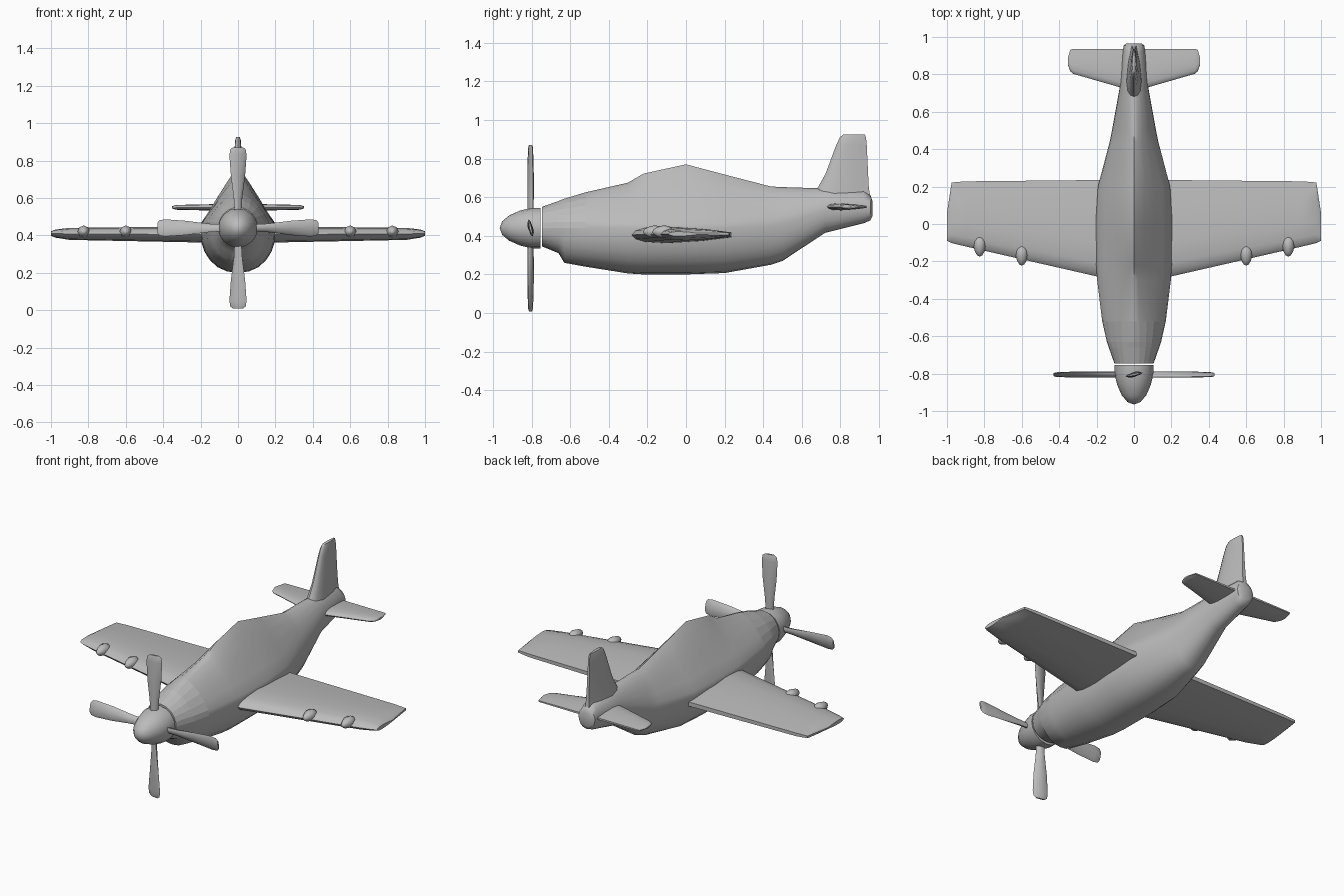
import bpy, bmesh, math
from mathutils import Matrix, Vector

if "Cube" in bpy.data.objects:
    bpy.data.objects.remove(bpy.data.objects["Cube"], do_unlink=True)

grey = bpy.data.materials.new("plain grey")
grey.use_nodes = True
grey.diffuse_color = (0.5, 0.5, 0.5, 1)
grey.node_tree.nodes["Principled BSDF"].inputs["Base Color"].default_value = (0.5, 0.5, 0.5, 1)


def finish(name, bm, angle=40):
    bmesh.ops.recalc_face_normals(bm, faces=bm.faces)
    me = bpy.data.meshes.new(name)
    bm.to_mesh(me)
    bm.free()
    me.materials.append(grey)
    ob = bpy.data.objects.new(name, me)
    bpy.context.collection.objects.link(ob)
    bpy.ops.object.select_all(action='DESELECT')
    ob.select_set(True)
    bpy.context.view_layer.objects.active = ob
    bpy.ops.object.shade_smooth_by_angle(angle=math.radians(angle))
    return ob


def loft(name, rings, angle=40):
    """Skin a row of equal-length rings and cap both ends."""
    bm = bmesh.new()
    rows = [[bm.verts.new(p) for p in ring] for ring in rings]
    n = len(rows[0])
    for a, b in zip(rows, rows[1:]):
        for i in range(n):
            j = (i + 1) % n
            bm.faces.new((a[i], a[j], b[j], b[i]))
    bm.faces.new(rows[0])
    bm.faces.new(rows[-1])
    return finish(name, bm, angle)


def power(v, e):
    return math.copysign(abs(v) ** e, v)


# Fuselage: y, half width, bottom, widest height, top, upper roundness
stations = [
    (-0.745, 0.105, 0.345, 0.44, 0.55, 2.0),
    (-0.66, 0.135, 0.31, 0.44, 0.58, 1.8),
    (-0.63, 0.145, 0.26, 0.44, 0.592, 1.7),
    (-0.52, 0.17, 0.24, 0.44, 0.625, 1.5),
    (-0.30, 0.197, 0.205, 0.44, 0.675, 1.25),
    (-0.22, 0.202, 0.20, 0.44, 0.722, 1.1),
    (0.0, 0.205, 0.20, 0.44, 0.77, 1.05),
    (0.20, 0.193, 0.207, 0.44, 0.717, 1.15),
    (0.44, 0.13, 0.25, 0.45, 0.655, 1.4),
    (0.50, 0.118, 0.27, 0.46, 0.652, 1.5),
    (0.72, 0.078, 0.415, 0.53, 0.645, 1.8),
    (0.92, 0.06, 0.465, 0.55, 0.635, 1.8),
    (0.955, 0.055, 0.48, 0.55, 0.61, 1.8),
    (0.965, 0.04, 0.50, 0.55, 0.58, 1.8),
]
rings = []
for y, w, low, mid, top, n in stations:
    ring = []
    for k in range(24):
        c, s = math.cos(k * math.pi / 12), math.sin(k * math.pi / 12)
        e = 2 / n if s > 0 else 0.92
        h = top - mid if s > 0 else mid - low
        ring.append((w * power(c, e if s > 0.3 else 0.92), y, mid + h * power(s, e)))
    rings.append(ring)
body = loft("fuselage", rings, 45)
# Faceted cowling panels behind the spinner
for f in body.data.polygons:
    if f.center.y < -0.53 and f.center.z > 0.44:
        f.use_smooth = False

# Spinner: lathe around the propeller axis
HUB = Vector((0, -0.805, 0.44))
bm = bmesh.new()
profile = [(0, -0.965), (0.035, -0.952), (0.066, -0.915), (0.09, -0.86),
           (0.105, -0.80), (0.105, -0.753), (0, -0.753)]
vs = [bm.verts.new((r, y, HUB.z)) for r, y in profile]
es = [bm.edges.new(p) for p in zip(vs, vs[1:])]
bmesh.ops.spin(bm, geom=vs + es, cent=HUB, axis=(0, 1, 0), angle=math.tau, steps=16)
bmesh.ops.remove_doubles(bm, verts=bm.verts, dist=0.0005)
finish("spinner", bm, 50)

# Four twisted propeller blades: distance, half chord, half thickness, pitch
blade = [(0.05, 0.02, 0.013, 35), (0.16, 0.026, 0.013, 28), (0.28, 0.04, 0.012, 18),
         (0.39, 0.047, 0.01, 12), (0.42, 0.042, 0.008, 12), (0.431, 0.028, 0.005, 12)]
for q in range(4):
    turn = Matrix.Rotation(q * math.pi / 2, 3, 'Y')
    rings = []
    for d, chord, thick, pitch in blade:
        twist = Matrix.Rotation(math.radians(pitch), 3, 'Z')
        ring = []
        for k in range(8):
            a = k * math.pi / 4
            p = twist @ Vector((chord * math.cos(a), thick * math.sin(a), 0))
            ring.append(HUB + turn @ (p + Vector((0, 0, d))))
        rings.append(ring)
    loft("propeller_blade_%d" % (q + 1), rings, 50)

# Airfoil outline: chord fraction, height fraction
AIRFOIL = [(0, 0), (0.04, 0.5), (0.14, 0.85), (0.35, 1), (0.7, 0.75), (1, 0.3),
           (1, -0.3), (0.7, -0.75), (0.35, -1), (0.14, -0.85), (0.04, -0.5)]


def panel(name, sections, side):
    """Sections: x, leading y, trailing y, centre z, half thickness."""
    rings = [[(side * x, le + c * (te - le), z + t * h) for c, h in AIRFOIL]
             for x, le, te, z, t in sections]
    loft(name, rings, 35)


wing = [(0.0, -0.325, 0.235, 0.405, 0.043), (0.2, -0.28, 0.235, 0.405, 0.043),
        (0.9, -0.12, 0.228, 0.408, 0.032), (0.975, -0.102, 0.222, 0.41, 0.022),
        (1.0, -0.09, 0.06, 0.41, 0.012)]
tailplane = [(0.0, 0.71, 0.935, 0.55, 0.018), (0.09, 0.735, 0.935, 0.55, 0.018),
             (0.325, 0.803, 0.935, 0.55, 0.013), (0.34, 0.815, 0.933, 0.55, 0.01),
             (0.353, 0.85, 0.89, 0.55, 0.006)]
for side, label in ((1, "left"), (-1, "right")):
    panel(label + "_wing", wing, side)
    panel(label + "_tailplane", tailplane, side)
    # Egg-shaped gun fairings on the leading edge
    for x, y, label2 in ((0.60, -0.168, "inner"), (0.825, -0.12, "outer")):
        bm = bmesh.new()
        bmesh.ops.create_uvsphere(bm, u_segments=8, v_segments=6, radius=1)
        for v in bm.verts:
            r = 0.033 * (1 - 0.2 * v.co.z)
            v.co = Vector((side * x + r * v.co.x, y - 0.055 * v.co.z, 0.42 + r * v.co.y))
        finish("%s_%s_gun_fairing" % (label, label2), bm, 60)

# Tail fin: height, leading y, trailing y, half thickness
fin = [(0.57, 0.64, 0.96, 0.045), (0.645, 0.68, 0.947, 0.038), (0.72, 0.722, 0.943, 0.028),
       (0.87, 0.778, 0.936, 0.018), (0.91, 0.797, 0.932, 0.015), (0.925, 0.815, 0.925, 0.01)]
loft("tail_fin", [[(t * h, le + c * (te - le), z) for c, h in AIRFOIL]
                  for z, le, te, t in fin], 50)
